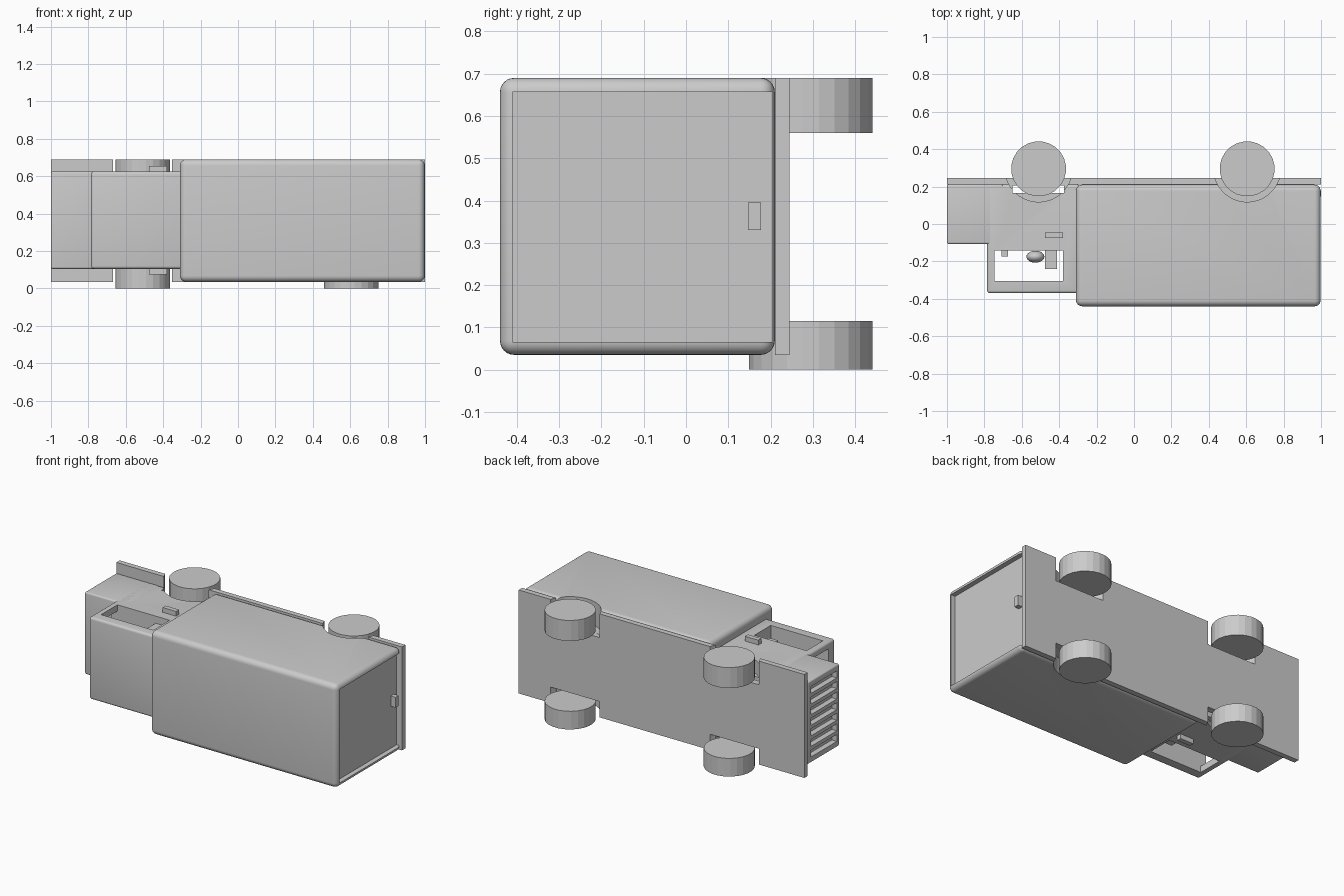
import bpy, math

old = bpy.data.objects.get("Cube")
if old:
    bpy.data.objects.remove(old, do_unlink=True)

grey = bpy.data.materials.new("plain grey")
grey.use_nodes = True
grey.diffuse_color = (0.6, 0.6, 0.6, 1)
grey.node_tree.nodes["Principled BSDF"].inputs["Base Color"].default_value = (0.6, 0.6, 0.6, 1)


def activate(ob):
    bpy.ops.object.select_all(action='DESELECT')
    ob.select_set(True)
    bpy.context.view_layer.objects.active = ob


def finish(ob, name):
    ob.name = name
    ob.data.materials.clear()
    ob.data.materials.append(grey)
    return ob


def box(name, x, y, z, bevel=0, segments=4):
    """Box from (low, high) ranges, with optional rounded edges."""
    spans = (x, y, z)
    bpy.ops.mesh.primitive_cube_add(size=1, location=[sum(s) / 2 for s in spans])
    ob = bpy.context.object
    ob.scale = [s[1] - s[0] for s in spans]
    activate(ob)
    bpy.ops.object.transform_apply(location=False, rotation=False, scale=True)
    if bevel:
        mod = ob.modifiers.new("round", 'BEVEL')
        mod.width, mod.segments = bevel, segments
        bpy.ops.object.modifier_apply(modifier=mod.name)
    return finish(ob, name)


def disc(name, x, y, z, radius, sides):
    """Cylinder along z."""
    bpy.ops.mesh.primitive_cylinder_add(
        vertices=sides, radius=radius, depth=z[1] - z[0], location=(x, y, sum(z) / 2),
        rotation=(0, 0, math.pi / sides))
    return finish(bpy.context.object, name)


def carve(ob, cutters):
    for cutter in cutters:
        activate(ob)
        mod = ob.modifiers.new("cut", 'BOOLEAN')
        mod.operation, mod.solver, mod.object = 'DIFFERENCE', 'EXACT', cutter
        bpy.ops.object.modifier_apply(modifier=mod.name)


def smooth(ob):
    activate(ob)
    bpy.ops.object.shade_smooth_by_angle(angle=math.radians(35))


# Main bodies: the truck lies on its side, roof toward -y, nose toward -x
cargo = box("cargo_box", (-0.31, 0.998), (-0.44, 0.21), (0.035, 0.69), 0.033, 6)
cab = box("cab", (-0.785, -0.29), (-0.37, 0.211), (0.105, 0.625), 0.015)
hood = box("hood", (-1, -0.7), (-0.107, 0.211), (0.105, 0.625), 0.01)
chassis = box("chassis_plate", (-1, 1), (0.211, 0.245), (0.035, 0.69))

# Wheels and the wells around them
AXLES = {"front": -0.51, "rear": 0.605}
SIDES = {"left": ((0, 0.115), (-0.1, 0.135)), "right": ((0.56, 0.69), (0.54, 0.8))}
wells = []
for axle, x in AXLES.items():
    for side, (tyre, well) in SIDES.items():
        disc(f"{axle}_{side}_wheel", x, 0.295, tyre, 0.147, 24)
        wells.append(disc("well_cutter", x, 0.298, well, 0.18, 48))
carve(chassis, wells)
carve(cargo, wells[2:])
carve(cab, wells[:2])
carve(hood, wells[:2])

# Recessed rear door, cab windows, windscreen and the gap above the front axle
recess = box("door_cutter", (0.967, 1.1), (-0.41, 0.205), (0.065, 0.657))
carve(cargo, [recess])
windows = box("window_cutter", (-0.745, -0.38), (-0.305, -0.142), (0, 0.8))
screen = box("screen_cutter", (-0.9, -0.7), (-0.305, -0.142), (0.145, 0.585))
gap = box("axle_gap_cutter", (-0.65, -0.375), (0.165, 0.205), (0, 0.8))
carve(cab, [windows, screen, gap])

# Grille slots across the nose
slots = []
for i in range(7):
    z = 0.365 + (i - 3) * 0.067
    slots.append(box("slot_cutter", (-1.1, -0.965), (-0.08, 0.18), (z - 0.022, z + 0.022)))
carve(hood, slots)

for cutter in wells + slots + [recess, windows, screen, gap]:
    bpy.data.objects.remove(cutter, do_unlink=True)
for body in (cargo, cab, hood):
    smooth(body)

# Handles on the rear door and both cab doors
box("rear_door_handle", (0.95, 1), (0.147, 0.178), (0.33, 0.395))
for side, z in (("left", (0.075, 0.12)), ("right", (0.61, 0.655))):
    box(f"{side}_door_handle", (-0.475, -0.38), (-0.076, -0.046), z)

# Cab interior
box("seat", (-0.477, -0.413), (-0.24, -0.135), (0.15, 0.58))
box("dashboard_block", (-0.708, -0.675), (-0.173, -0.135), (0.2, 0.53))
bpy.ops.mesh.primitive_uv_sphere_add(segments=24, ring_count=12, radius=1,
                                     location=(-0.527, -0.175, 0.25))
wheel = finish(bpy.context.object, "steering_wheel")
wheel.scale = (0.048, 0.032, 0.05)
smooth(wheel)
